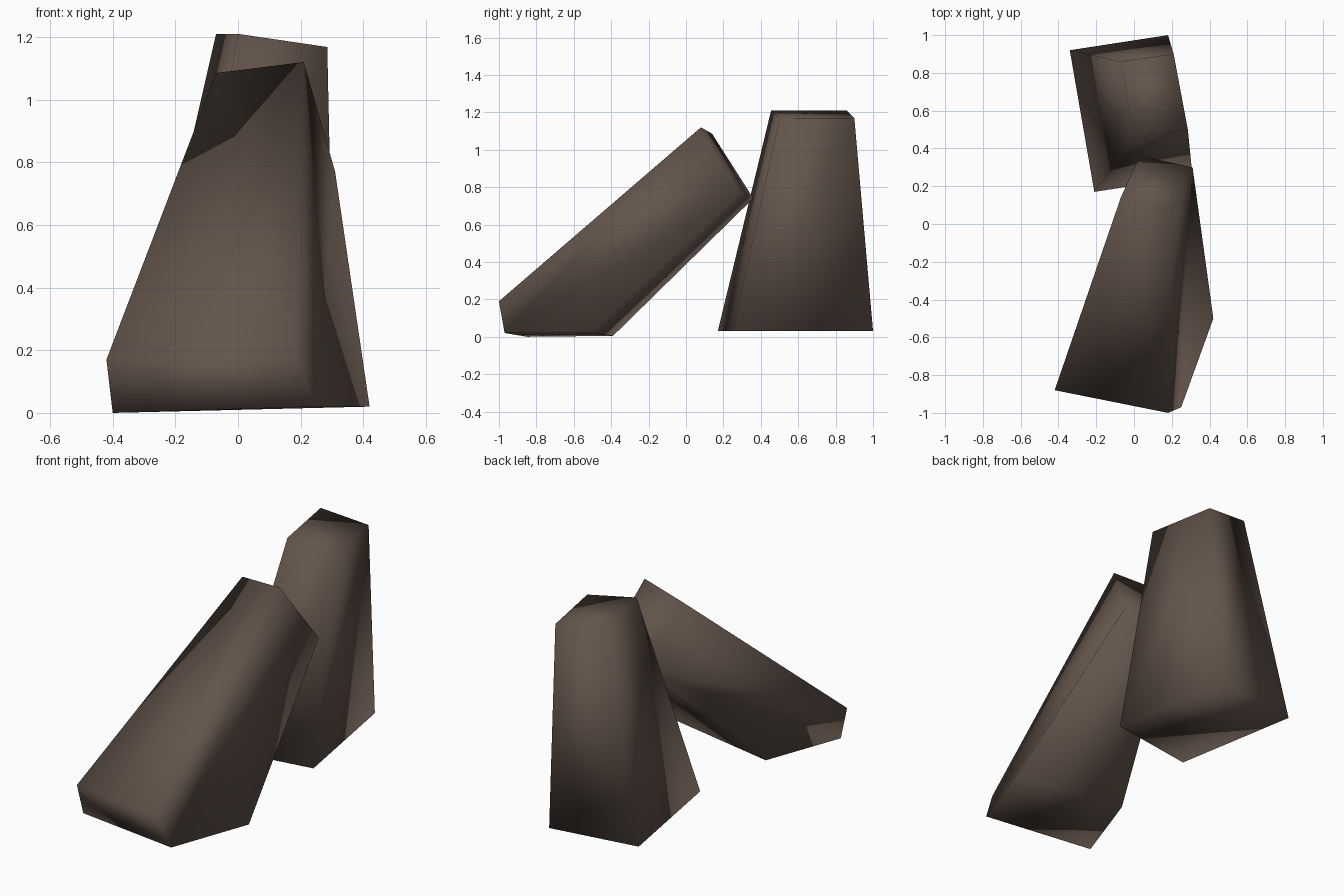
import bpy
import bmesh

if "Cube" in bpy.data.objects:
    bpy.data.objects.remove(bpy.data.objects["Cube"])

stone = bpy.data.materials.new("dark brown stone")
stone.diffuse_color = (0.125, 0.09, 0.07, 1)
stone.use_nodes = True
stone.node_tree.nodes["Principled BSDF"].inputs["Base Color"].default_value = stone.diffuse_color


def stone_block(name, end_a, end_b):
    """Block bridged between two matching end polygons, fully smooth shaded."""
    bm = bmesh.new()
    a = [bm.verts.new(p) for p in end_a]
    b = [bm.verts.new(p) for p in end_b]
    bm.faces.new(a[::-1])
    bm.faces.new(b)
    for i in range(len(a)):
        j = (i + 1) % len(a)
        bm.faces.new((a[i], a[j], b[j], b[i]))
    bmesh.ops.recalc_face_normals(bm, faces=bm.faces)
    for f in bm.faces:
        f.smooth = True
    mesh = bpy.data.meshes.new(name)
    bm.to_mesh(mesh)
    bm.free()
    mesh.materials.append(stone)
    obj = bpy.data.objects.new(name, mesh)
    bpy.context.collection.objects.link(obj)


# Upright stone at the back: base, then top
stone_block(
    "standing_stone",
    [(-0.21, 0.17, 0.03), (0.31, 0.25, 0.03), (0.18, 1.0, 0.03), (-0.34, 0.92, 0.03)],
    [(0.0, 0.455, 1.21), (0.285, 0.50, 1.168), (0.21, 0.90, 1.17), (-0.07, 0.86, 1.21)],
)

# Stone leaning on it: left side outline, then right side outline
# (toe top, toe bottom, heel, tip bottom, tip top)
stone_block(
    "leaning_stone",
    [(-0.42, -0.88, 0.17), (-0.40, -0.85, 0.0), (-0.24, -0.39, 0.005),
     (0.03, 0.36, 0.74), (-0.07, 0.14, 1.085)],
    [(0.18, -1.0, 0.19), (0.25, -0.97, 0.02), (0.42, -0.50, 0.02),
     (0.31, 0.30, 0.77), (0.21, 0.08, 1.12)],
)
